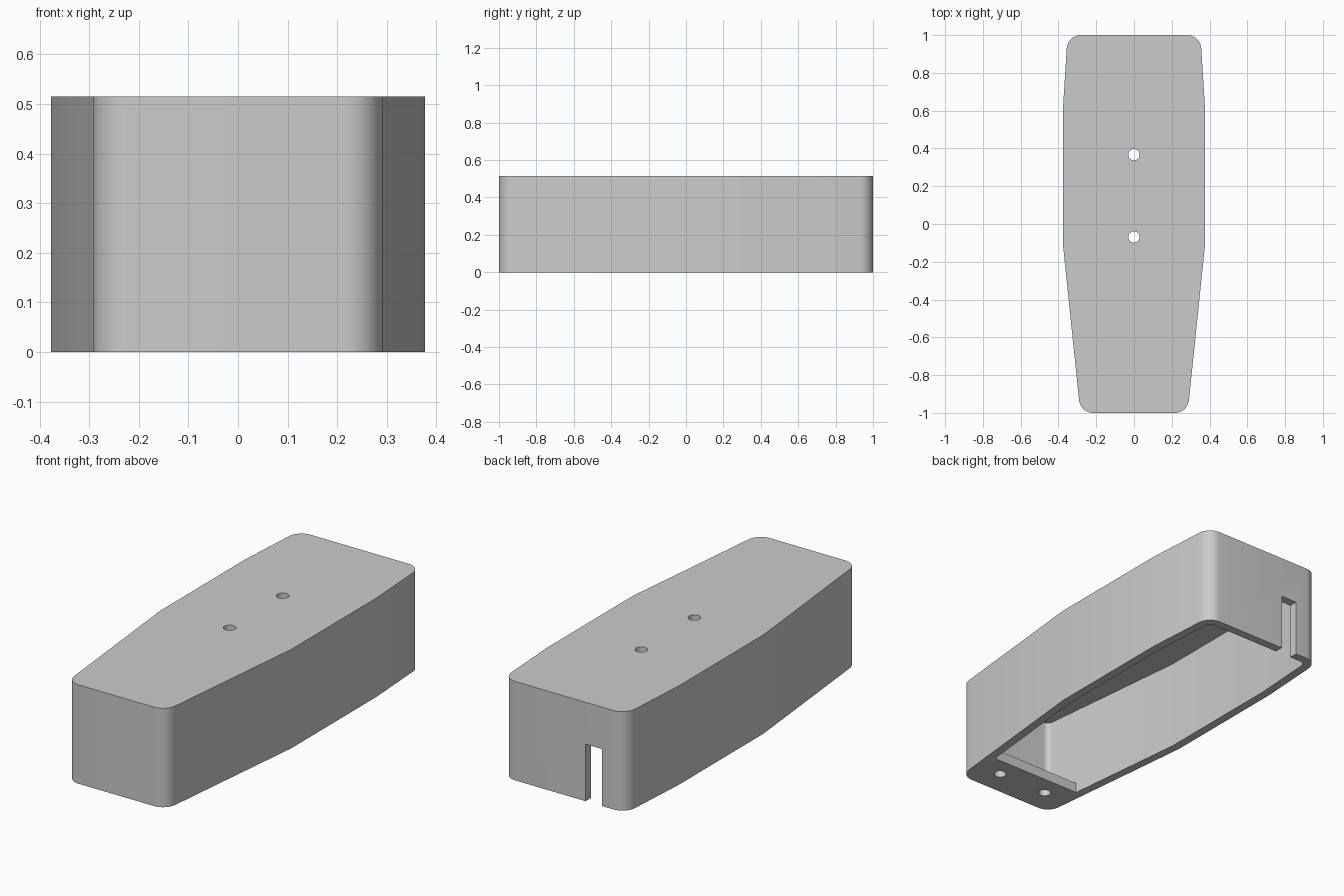
import bpy, bmesh, math
from mathutils import Vector

old = bpy.data.objects.get("Cube")
if old:
    bpy.data.objects.remove(old, do_unlink=True)

HEIGHT, WALL, LEDGE = 0.515, 0.045, 0.053
CEILING = HEIGHT - WALL

grey = bpy.data.materials.new("plain grey")
grey.use_nodes = True
colour = (0.6, 0.6, 0.6, 1)
grey.diffuse_color = colour
grey.node_tree.nodes["Principled BSDF"].inputs["Base Color"].default_value = colour


def rounded(half, steps=10):
    """Mirror (x, y, radius) points of the +x side and fillet every corner."""
    pts = half + [(-x, y, r) for x, y, r in reversed(half)]
    out = []
    for i, (x, y, r) in enumerate(pts):
        p = Vector((x, y))
        if r == 0:
            out.append(p)
            continue
        a = (Vector(pts[i - 1][:2]) - p).normalized()
        b = (Vector(pts[(i + 1) % len(pts)][:2]) - p).normalized()
        angle = a.angle(b)
        centre = p + (a + b).normalized() * r / math.sin(angle / 2)
        start = p + a * r / math.tan(angle / 2) - centre
        turn = math.pi - angle
        for k in range(steps + 1):
            t = turn * k / steps
            c, s = math.cos(t), math.sin(t)
            out.append(centre + Vector((start.x * c - start.y * s, start.x * s + start.y * c)))
    return out


def prism(name, outline, z0, z1):
    bm = bmesh.new()
    face = bm.faces.new([bm.verts.new((p.x, p.y, z0)) for p in outline])
    top = bmesh.ops.extrude_face_region(bm, geom=[face])["geom"]
    bmesh.ops.translate(bm, vec=(0, 0, z1 - z0),
                        verts=[v for v in top if isinstance(v, bmesh.types.BMVert)])
    bmesh.ops.recalc_face_normals(bm, faces=bm.faces)
    mesh = bpy.data.meshes.new(name)
    bm.to_mesh(mesh)
    bm.free()
    mesh.materials.append(grey)
    obj = bpy.data.objects.new(name, mesh)
    bpy.context.collection.objects.link(obj)
    return obj


def box(x0, x1, y0, y1):
    return [Vector(p) for p in ((x0, y0), (x1, y0), (x1, y1), (x0, y1))]


def circle(x, y, r, n=32):
    return [Vector((x + r * math.cos(math.tau * k / n), y + r * math.sin(math.tau * k / n)))
            for k in range(n)]


def cut(target, outline, z0, z1):
    cutter = prism("cutter", outline, z0, z1)
    cutter.hide_render = True
    mod = target.modifiers.new("cut", 'BOOLEAN')
    mod.operation, mod.solver, mod.object = 'DIFFERENCE', 'EXACT', cutter
    bpy.context.view_layer.objects.active = target
    bpy.ops.object.modifier_apply(modifier=mod.name)
    bpy.data.objects.remove(cutter, do_unlink=True)


# Tapered housing, hollow and open underneath
outer = rounded([(0.284, -1, 0.075), (0.377, -0.1, 0), (0.377, 0.6, 0), (0.352, 1, 0.075)])
inner = rounded([(0.243, WALL - 1, 0.03), (0.332, -0.1, 0), (0.332, 0.6, 0),
                 (0.309, 1 - WALL, 0.03)])
housing = prism("housing", outer, 0, HEIGHT)
cut(housing, inner, -0.1, CEILING)

# Two holes through the top
for y in (0.367, -0.069):
    cut(housing, circle(0, y, 0.03), CEILING - 0.1, HEIGHT + 0.1)

# Cable slot in the back wall
cut(housing, box(-0.215, -0.122, 0.9, 1.1), -0.1, 0.297)

# Mounting ledge inside the front end, with two screw holes
ledge = prism("front_ledge", rounded([(0.243, WALL - 1, 0.03), (0.263, -0.762, 0)]), 0, LEDGE)
for x in (-0.145, 0.145):
    cut(ledge, circle(x, -0.866, 0.03), -0.1, LEDGE + 0.1)

# Smooth fillets, sharp rims
for obj in (housing, ledge):
    bpy.ops.object.select_all(action='DESELECT')
    obj.select_set(True)
    bpy.context.view_layer.objects.active = obj
    bpy.ops.object.shade_smooth_by_angle(angle=math.radians(30))
